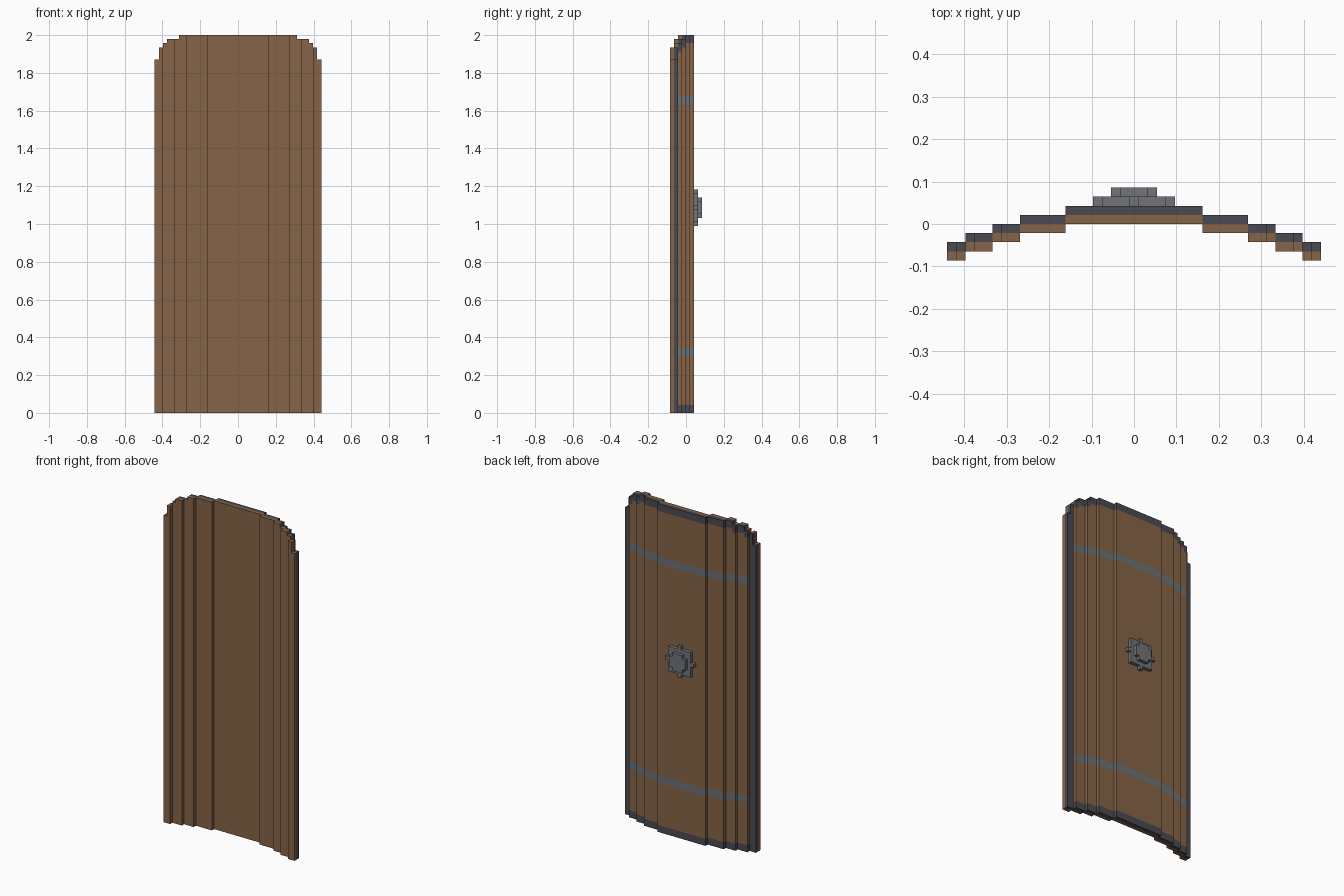
import bpy
import bmesh
from mathutils import Matrix, Vector

V = 2 / 93  # size of one block

if "Cube" in bpy.data.objects:
    bpy.data.objects.remove(bpy.data.objects["Cube"])


def make_material(name, rgb):
    linear = [(c / 255 / 12.92) if c < 11 else ((c / 255 + 0.055) / 1.055) ** 2.4 for c in rgb]
    mat = bpy.data.materials.new(name)
    mat.use_nodes = True
    mat.diffuse_color = (*linear, 1)
    mat.node_tree.nodes["Principled BSDF"].inputs["Base Color"].default_value = (*linear, 1)
    return mat


wood = make_material("brown wood", (134, 100, 71))
dark = make_material("dark iron", (74, 74, 82))
band = make_material("blue grey steel", (107, 114, 119))
steel = make_material("grey steel", (113, 116, 119))


def build(name, mat, boxes):
    """One object from boxes (x0, x1, y0, y1, z0, z1) counted in blocks."""
    bm = bmesh.new()
    for x0, x1, y0, y1, z0, z1 in boxes:
        centre = Vector((x0 + x1, y0 + y1 - 8, z0 + z1)) * V / 2
        size = Vector((x1 - x0, y1 - y0, z1 - z0)) * V
        bmesh.ops.create_cube(bm, size=1, matrix=Matrix.LocRotScale(centre, None, size))
    mesh = bpy.data.meshes.new(name)
    bm.to_mesh(mesh)
    bm.free()
    mesh.materials.append(mat)
    obj = bpy.data.objects.new(name, mesh)
    bpy.context.collection.objects.link(obj)
    return obj


# Curved board: inner edge, outer edge, depth step, top height
steps = [(7.5, 12.5, 3, 93), (12.5, 14.5, 2, 93), (14.5, 15.5, 2, 92),
         (15.5, 17.5, 1, 92), (17.5, 18.5, 1, 91), (18.5, 19.5, 0, 90), (19.5, 20.5, 0, 87)]
columns = [(-7.5, 7.5, 4, 93)] + steps + [(-b, -a, d, t) for a, b, d, t in steps]

# Front planks, and a second layer split into rim, bands and wood
front, back, rim, bands = [], [], [], []
for x0, x1, d, top in columns:
    front.append((x0, x1, d, d + 1, 0, top))
    layer = (x0, x1, d + 1, d + 2)
    if d == 0:
        rim.append((*layer, 0, top))
        continue
    rim += [(*layer, 0, 2), (*layer, top - 2, top)]
    bands += [(*layer, 14, 16), (*layer, 76, 78)]
    back += [(*layer, 2, 14), (*layer, 16, 76), (*layer, 78, top - 2)]

build("front_planks", wood, front)
build("back_planks", wood, back)
build("rim", dark, rim)
build("cross_bands", band, bands)


# Round boss: rows of blocks given by half width at each distance from the centre
def disc(half_widths, y):
    n = len(half_widths)
    return [(-half_widths[abs(r)], half_widths[abs(r)], y, y + 1, 50 + r, 51 + r)
            for r in range(1 - n, n)]


base = disc([4.5, 3.5, 3.5, 2.5, 0.5], 6)
for sx in (-3, 3):
    for r in (-3, 3):
        base.append((sx - 0.5, sx + 0.5, 6, 7, 50 + r, 51 + r))
build("boss_base", steel, base)
build("boss_cap", steel, disc([2.5, 2.5, 1.5], 7))
